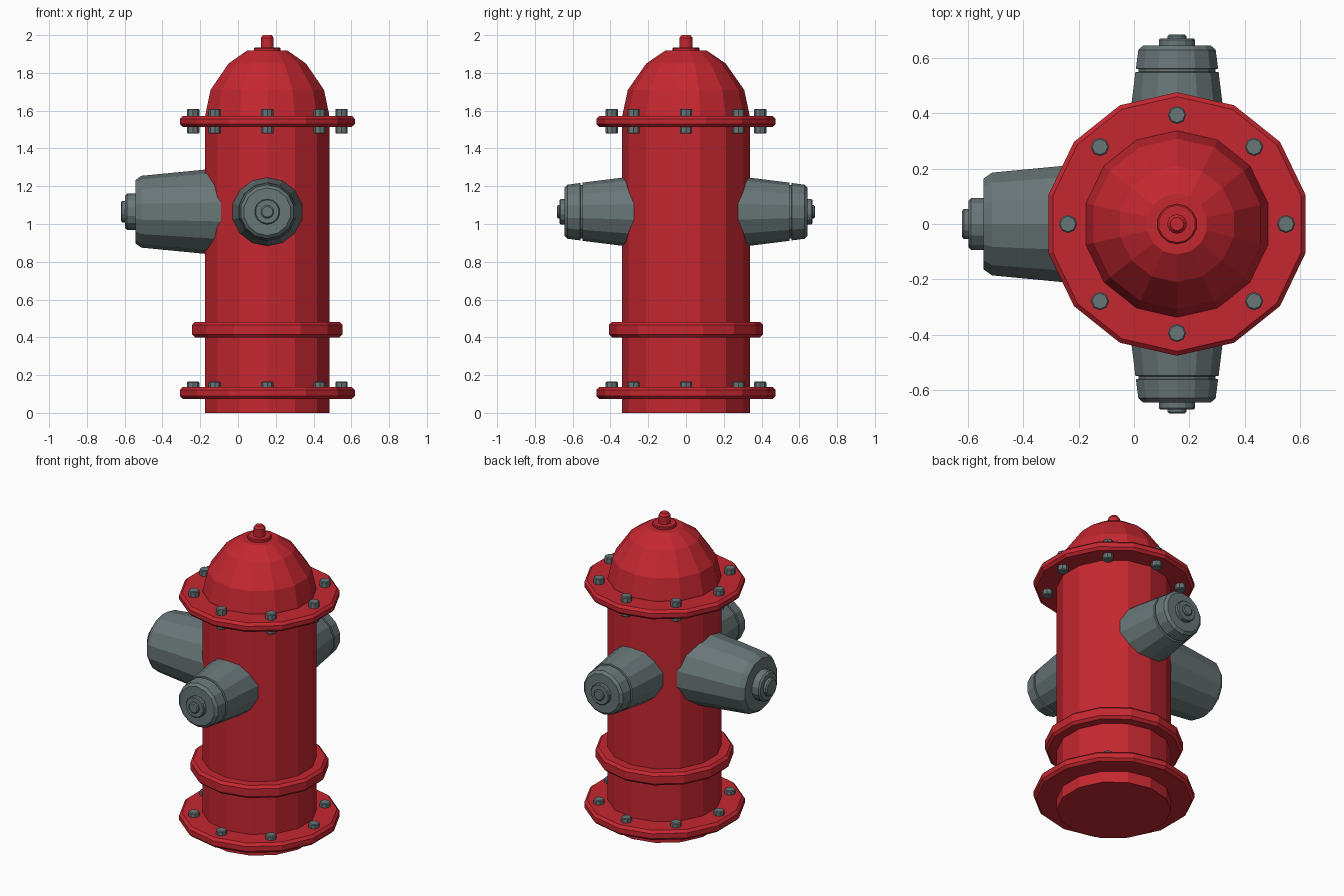
import bpy, bmesh
from math import sin, cos, tau, pi
from mathutils import Vector, Quaternion

if "Cube" in bpy.data.objects:
    bpy.data.objects.remove(bpy.data.objects["Cube"])

SIDES = 14
CX = 0.155          # vertical axis of the barrel
NOZZLE_Z = 1.065

red = bpy.data.materials.new("red_paint")
red.diffuse_color = (0.56, 0.02, 0.03, 1)
red.use_nodes = True
red.node_tree.nodes["Principled BSDF"].inputs["Base Color"].default_value = red.diffuse_color
steel = bpy.data.materials.new("grey_metal")
steel.diffuse_color = (0.14, 0.18, 0.185, 1)
steel.use_nodes = True
steel.node_tree.nodes["Principled BSDF"].inputs["Base Color"].default_value = steel.diffuse_color


def lathe(name, profile, mat, origin=(CX, 0, 0), direction=(0, 0, 1), sides=SIDES):
    """Closed faceted solid from (radius, distance) points along a direction."""
    d = Vector(direction)
    q = Quaternion() if d.z > 0.9 else d.to_track_quat('Z', 'Y')
    o = Vector(origin)
    bm = bmesh.new()
    rings = []
    for r, h in profile:
        rings.append([bm.verts.new(o + q @ Vector((r * cos(pi / 2 + tau * i / sides),
                                                   r * sin(pi / 2 + tau * i / sides), h)))
                      for i in range(sides)])
    for a, b in zip(rings, rings[1:]):
        for i in range(sides):
            j = (i + 1) % sides
            bm.faces.new((a[i], a[j], b[j], b[i]))
    bm.faces.new(rings[0][::-1])
    bm.faces.new(rings[-1])
    bmesh.ops.recalc_face_normals(bm, faces=bm.faces)
    mesh = bpy.data.meshes.new(name)
    bm.to_mesh(mesh)
    bm.free()
    mesh.materials.append(mat)
    ob = bpy.data.objects.new(name, mesh)
    bpy.context.collection.objects.link(ob)
    return ob


def disc(name, r, z0, z1, bevel=0.016):
    """Flat ring with bevelled rim."""
    return lathe(name, [(r - bevel, z0), (r, z0 + bevel), (r, z1 - bevel), (r - bevel, z1)], red)


# Barrel and domed bonnet
lathe("barrel", [(0.338, 0), (0.338, 1.54)], red)
lathe("bonnet", [(0.338, 1.54), (0.336, 1.58), (0.308, 1.71), (0.21, 1.85), (0.11, 1.918)], red)

# Operating nut on top
lathe("top_washer", [(0.072, 1.91), (0.072, 1.93), (0.067, 1.935)], red)
lathe("top_nut", [(0.035, 1.92), (0.035, 1.985), (0.024, 2.0)], red)

# Flanges and band
disc("top_flange", 0.475, 1.513, 1.573)
disc("bottom_flange", 0.475, 0.074, 0.138)
disc("lower_band", 0.408, 0.40, 0.482)

# Flange bolts
for i in range(8):
    a = tau * i / 8
    at = (CX + 0.393 * cos(a), 0.393 * sin(a), 0)
    lathe("top_bolt", [(0.028, 1.478), (0.033, 1.483), (0.033, 1.605), (0.028, 1.61)],
          steel, at, sides=8)
    lathe("bottom_bolt", [(0.033, 0.11), (0.033, 0.16), (0.028, 0.165)], steel, at, sides=8)

# Small side nozzles, front and back, with a groove behind the cap
for label, s in (("front", -1), ("back", 1)):
    at, d = (CX, 0, NOZZLE_Z), (0, s, 0)
    lathe(label + "_nozzle", [(0.195, 0.22), (0.154, 0.547), (0.142, 0.549), (0.142, 0.558),
                              (0.152, 0.56), (0.143, 0.628), (0.126, 0.643)], steel, at, d)
    lathe(label + "_cap_plate", [(0.067, 0.63), (0.067, 0.664), (0.062, 0.669)], steel, at, d)
    lathe(label + "_cap_nut", [(0.035, 0.65), (0.035, 0.677), (0.028, 0.683)], steel, at, d)

# Large pumper nozzle on the left
at, d = (0, 0, NOZZLE_Z), (-1, 0, 0)
lathe("pumper_nozzle", [(0.235, 0.05), (0.19, 0.512), (0.168, 0.542)], steel, at, d)
lathe("pumper_cap_plate", [(0.096, 0.53), (0.096, 0.587), (0.086, 0.597)], steel, at, d)
lathe("pumper_cap_nut", [(0.056, 0.58), (0.056, 0.613), (0.048, 0.62)], steel, at, d)
